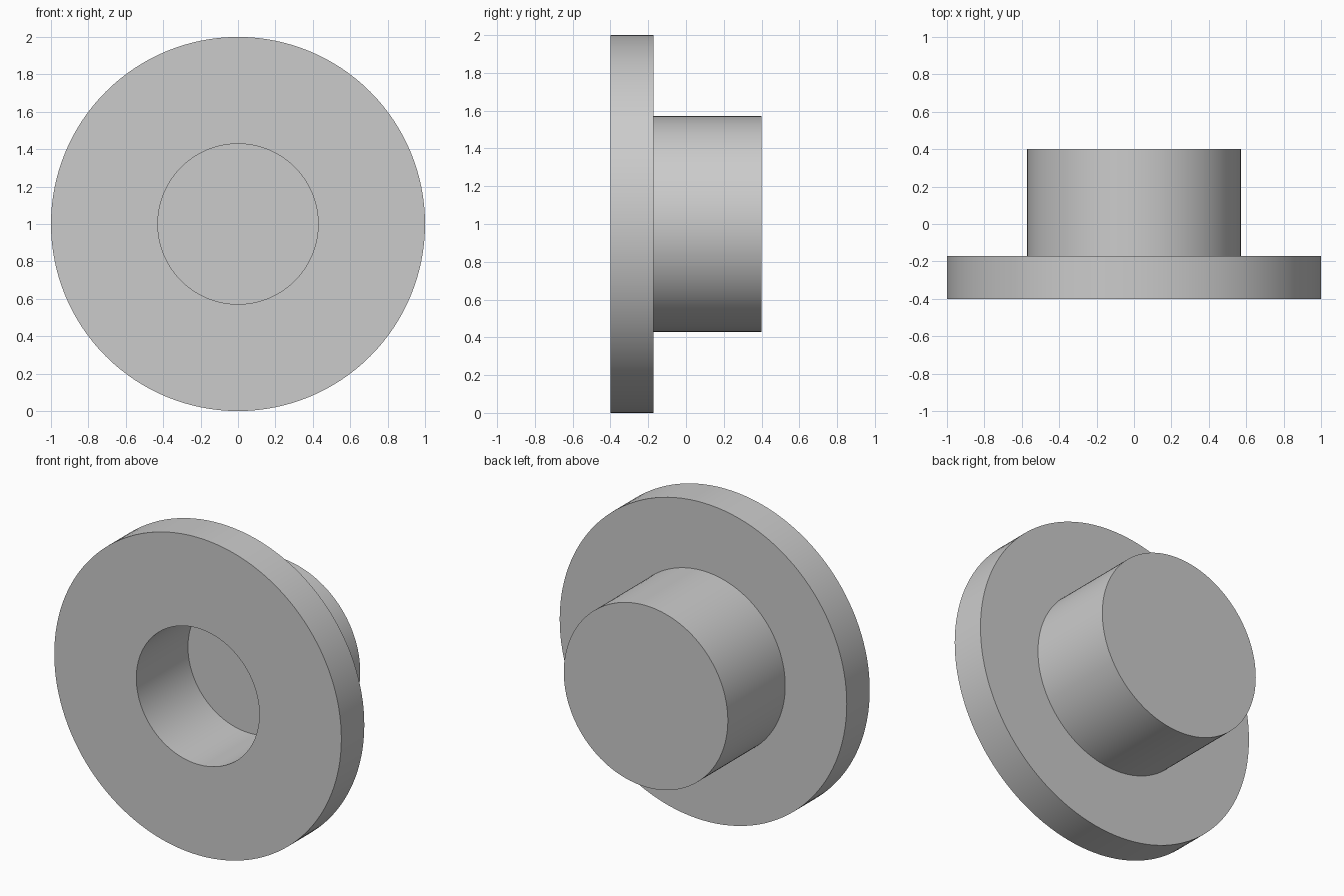
import bpy, bmesh, math
from mathutils import Vector, Matrix

cube = bpy.data.objects.get("Cube")
if cube:
    bpy.data.objects.remove(cube, do_unlink=True)

# Plain grey material
grey = bpy.data.materials.new("plain grey")
grey.use_nodes = True
colour = (0.6, 0.6, 0.6, 1)
grey.diffuse_color = colour
grey.node_tree.nodes["Principled BSDF"].inputs["Base Color"].default_value = colour

# Dimensions
SEGMENTS = 128
FLANGE_R, BOSS_R, BORE_R = 1.0, 4 / 7, 3 / 7
FRONT, BACK = -0.4, 0.4
FLANGE_BACK = FRONT + 8 / 35
BORE_FLOOR = FRONT + 18 / 35

# Half section as (radius, y): blind bore, flange, boss, closed back
profile = [(0, BORE_FLOOR), (BORE_R, BORE_FLOOR), (BORE_R, FRONT),
           (FLANGE_R, FRONT), (FLANGE_R, FLANGE_BACK),
           (BOSS_R, FLANGE_BACK), (BOSS_R, BACK), (0, BACK)]

# Revolve the section about the y axis
bm = bmesh.new()
verts = [bm.verts.new((r, y, 0)) for r, y in profile]
edges = [bm.edges.new(pair) for pair in zip(verts, verts[1:])]
bmesh.ops.spin(bm, geom=verts + edges, cent=(0, 0, 0), axis=(0, 1, 0),
               angle=math.tau, steps=SEGMENTS)
bmesh.ops.remove_doubles(bm, verts=bm.verts, dist=0.0001)
bmesh.ops.recalc_face_normals(bm, faces=bm.faces)
bmesh.ops.transform(bm, matrix=Matrix.Translation(Vector((0, 0, FLANGE_R))),
                    verts=bm.verts)

mesh = bpy.data.meshes.new("flanged_bushing")
bm.to_mesh(mesh)
bm.free()
mesh.materials.append(grey)
bushing = bpy.data.objects.new("flanged_bushing", mesh)
bpy.context.collection.objects.link(bushing)

# Smooth round walls, sharp rims
bpy.context.view_layer.objects.active = bushing
bushing.select_set(True)
bpy.ops.object.shade_smooth_by_angle(angle=math.radians(30))
